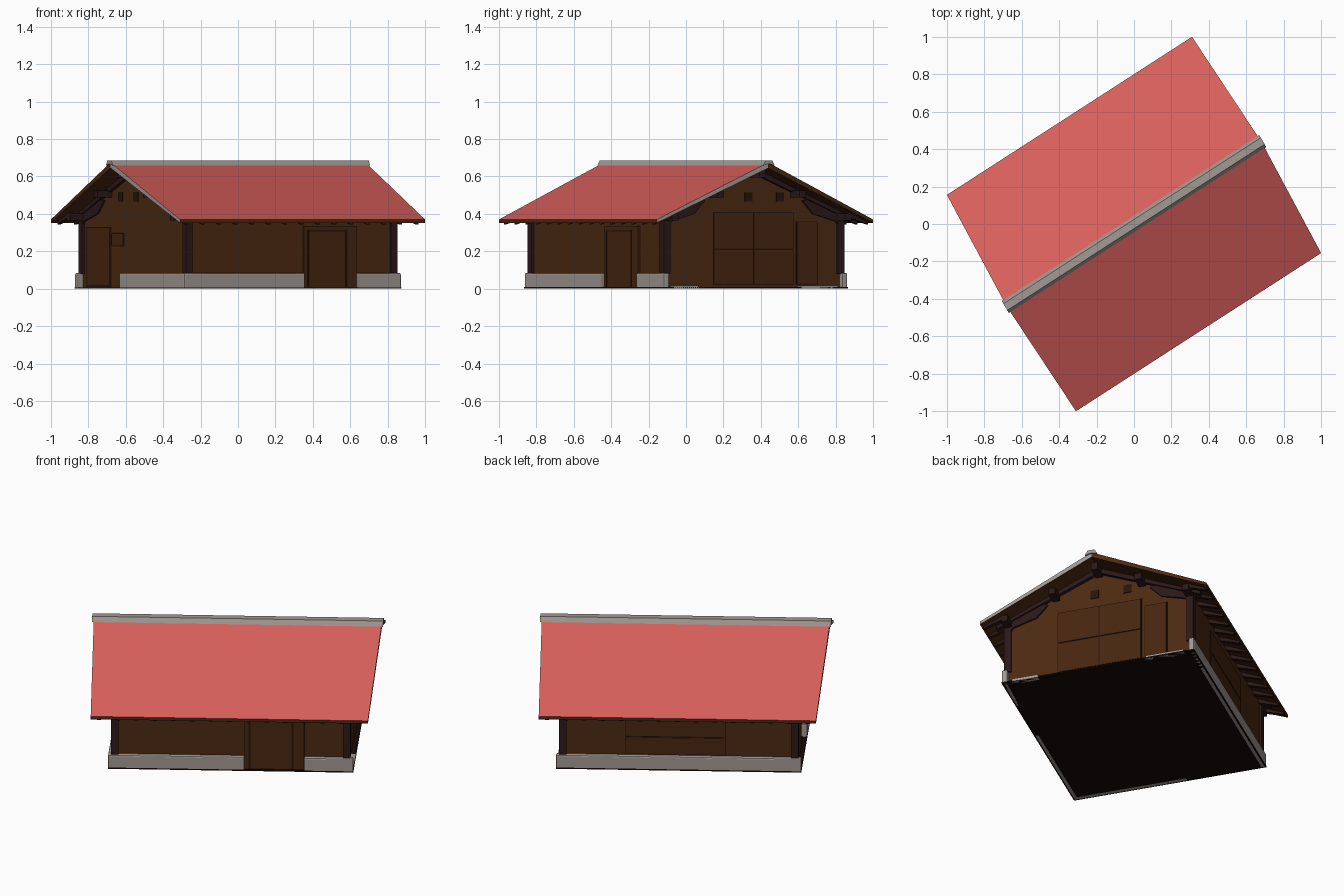
import bpy, bmesh
from mathutils import Vector

cube = bpy.data.objects.get("Cube")
if cube:
    bpy.data.objects.remove(cube, do_unlink=True)


def material(name, rgb):
    m = bpy.data.materials.new(name)
    m.use_nodes = True
    m.diffuse_color = (*rgb, 1)
    m.node_tree.nodes["Principled BSDF"].inputs["Base Color"].default_value = (*rgb, 1)
    return m


RED = material("roof_red", (0.68, 0.115, 0.105))
BROWN = material("wall_brown", (0.072, 0.023, 0.006))
DOOR = material("door_brown", (0.062, 0.019, 0.005))
LINE = material("joint_brown", (0.022, 0.007, 0.003))
TIMBER = material("dark_timber", (0.026, 0.009, 0.010))
STONE = material("stone_grey", (0.36, 0.32, 0.295))
BASE = material("base_black", (0.008, 0.003, 0.003))

# The barn sits at an angle: a runs along the ridge, b across it
ALONG = Vector((0.655, 0.4225, 0))
ACROSS = Vector((-0.345, 0.578, 0))
WA, WB = 0.845, 0.815      # wall half sizes
PA, PB = 0.885, 0.85       # plinth half sizes


def place(a, b, z):
    return ALONG * a + ACROSS * b + Vector((0, 0, z))


def prism(name, profile, a0, a1, mats, flare=0.0, bevel=0.0, rule=None):
    """Extrude a (b, z) profile along the ridge; flare pushes the ends out near the ridge."""
    bm = bmesh.new()
    ends = [[bm.verts.new(place(a * (1 + flare * (1 - abs(b))), b, z)) for b, z in profile]
            for a in (a0, a1)]
    n = len(profile)
    bm.faces.new(ends[0])
    bm.faces.new(ends[1][::-1])
    for i in range(n):
        j = (i + 1) % n
        bm.faces.new((ends[0][i], ends[1][i], ends[1][j], ends[0][j]))
    bmesh.ops.recalc_face_normals(bm, faces=bm.faces)
    if rule:
        bmesh.ops.connect_verts_concave(bm, faces=[f for f in bm.faces if len(f.verts) > 4])
        bm.normal_update()
        for f in bm.faces:
            f.material_index = rule(f)
    me = bpy.data.meshes.new(name)
    bm.to_mesh(me)
    bm.free()
    for m in mats:
        me.materials.append(m)
    ob = bpy.data.objects.new(name, me)
    bpy.context.collection.objects.link(ob)
    if bevel:
        mod = ob.modifiers.new("soft_edges", "BEVEL")
        mod.width, mod.segments = bevel, 2
    return ob


def box(name, a0, a1, b0, b1, z0, z1, mat, bevel=0.0):
    return prism(name, [(b0, z0), (b1, z0), (b1, z1), (b0, z1)], a0, a1, [mat], bevel=bevel)


def on_gable(name, s, b0, b1, z0, z1, depth, mat):
    box(name, s * (WA - 0.01), s * (WA + depth), b0, b1, z0, z1, mat)


def on_side(name, s, a0, a1, z0, z1, depth, mat):
    box(name, a0, a1, s * (WB - 0.01), s * (WB + depth), z0, z1, mat)


def panel(name, put, s, p0, p1, z0, z1, splits=(), rails=()):
    """A thin outlined panel with vertical splits and horizontal rails."""
    put(name + "_outline", s, p0, p1, z0, z1, 0.004, LINE)
    xs = [p0, *splits, p1]
    zs = [z0, *rails, z1]
    for x0, x1 in zip(xs, xs[1:]):
        for y0, y1 in zip(zs, zs[1:]):
            put(name + "_board", s, x0 + 0.006, x1 - 0.006, y0 + 0.004, y1 - 0.004, 0.01, DOOR)


# Walls and base
prism("walls", [(-WB, 0.005), (WB, 0.005), (WB, 0.395), (0, 0.645), (-WB, 0.395)], -WA, WA, [BROWN])
box("base_slab", -PA, PA, -PB, PB, 0, 0.008, BASE)


# Roof: red slopes, brown underside, grey trim on the front slope's ends
def roof_colour(f):
    if f.normal.z > 0.5:
        return 0
    if abs(f.normal.z) < 0.3 and f.calc_center_median().dot(ACROSS) < 0:
        return 2 if abs(f.normal.dot(ALONG)) > 0.5 else 1
    return 1


for name, s in (("front_roof_slope", -1), ("back_roof_slope", 1)):
    prism(name, [(0, 0.675), (s, 0.37), (s, 0.352), (0, 0.645)], -1, 1,
          [RED, BROWN, STONE], flare=0.04, rule=roof_colour)
prism("ridge_cap", [(-0.055, 0.658), (-0.03, 0.686), (0.03, 0.686), (0.055, 0.658), (0, 0.668)],
      -1.05, 1.05, [STONE])

# Stone plinth, broken at the doors
T = 0.05
box("front_plinth_long", -PA, 0.10, -PB, -PB + T, 0, 0.085, STONE, 0.008)
box("front_plinth_short", 0.53, PA, -PB, -PB + T, 0, 0.085, STONE, 0.008)
box("back_plinth", -PA, PA, PB - T, PB, 0, 0.085, STONE, 0.008)
box("right_gable_plinth", -PA, -PA + T, -PB, 0.165, 0, 0.085, STONE, 0.008)
for b0, b1 in ((-0.76, -0.53), (0.42, 0.76)):
    box("left_gable_sill", WA, PA, b0, b1, 0, 0.018, STONE)

# Corner posts
for sa in (-1, 1):
    for sb in (-1, 1):
        box("corner_post", sa * (WA - 0.035), sa * (WA + 0.018),
            sb * (WB - 0.04), sb * (WB + 0.02), 0.08, 0.40, TIMBER)

# Gable timbers: rafters under the verge, curved braces, purlin ends
for sa in (-1, 1):
    for sb in (-1, 1):
        prism("gable_rafter", [(0, 0.645), (sb * 0.9, 0.381), (sb * 0.9, 0.362), (0, 0.615)],
              sa * (WA - 0.01), sa * (WA + 0.03), [TIMBER])
        prism("gable_brace", [(sb * 0.82, 0.405), (sb * 0.82, 0.29), (sb * 0.76, 0.36),
                              (sb * 0.55, 0.40), (sb * 0.45, 0.47), (sb * 0.55, 0.485)],
              sa * (WA - 0.01), sa * (WA + 0.015), [TIMBER])
        for b in (0.38, 0.8):
            z = 0.645 - 0.293 * b
            box("purlin_end", sa * (WA - 0.01), sa * 0.96,
                sb * (b - 0.03), sb * (b + 0.03), z - 0.045, z - 0.008, TIMBER)
    box("ridge_purlin_end", sa * (WA - 0.01), sa * 0.97, -0.03, 0.03, 0.595, 0.64, TIMBER)

# Rafter tails under the eaves
for sb in (-1, 1):
    for i in range(15):
        a = -0.94 + i * 1.88 / 14
        prism("rafter_tail", [(sb * 0.8, 0.411), (sb * 0.985, 0.357),
                              (sb * 0.985, 0.344), (sb * 0.8, 0.385)],
              a - 0.015, a + 0.015, [TIMBER])

# Front door, set flush with the plinth
box("front_door_frame", 0.10, 0.53, -WB - 0.018, -WB + 0.02, 0.005, 0.335, DOOR)
for a in (0.13, 0.44):
    box("front_door_joint", a, a + 0.012, -WB - 0.022, -WB, 0.01, 0.31, LINE)
box("front_door_head_joint", 0.13, 0.45, -WB - 0.022, -WB, 0.305, 0.313, LINE)

# Large double door, back shutters, small door and window
panel("barn_door", on_gable, 1, -0.37, 0.375, 0.02, 0.41, (0.0,), (0.21,))
panel("barn_side_door", on_gable, 1, 0.40, 0.60, 0.02, 0.36)
panel("back_shutter", on_side, 1, -0.34, 0.39, 0.09, 0.345, (), (0.2,))
panel("small_door", on_gable, -1, 0.36, 0.74, 0.01, 0.33)
panel("small_window", on_gable, -1, 0.15, 0.34, 0.225, 0.30)

# Gable vents
for s, spots in ((-1, (0.21, -0.03)), (1, (-0.04, 0.25))):
    for b in spots:
        on_gable("gable_vent", s, b - 0.035, b + 0.035, 0.465, 0.515, 0.006, LINE)
